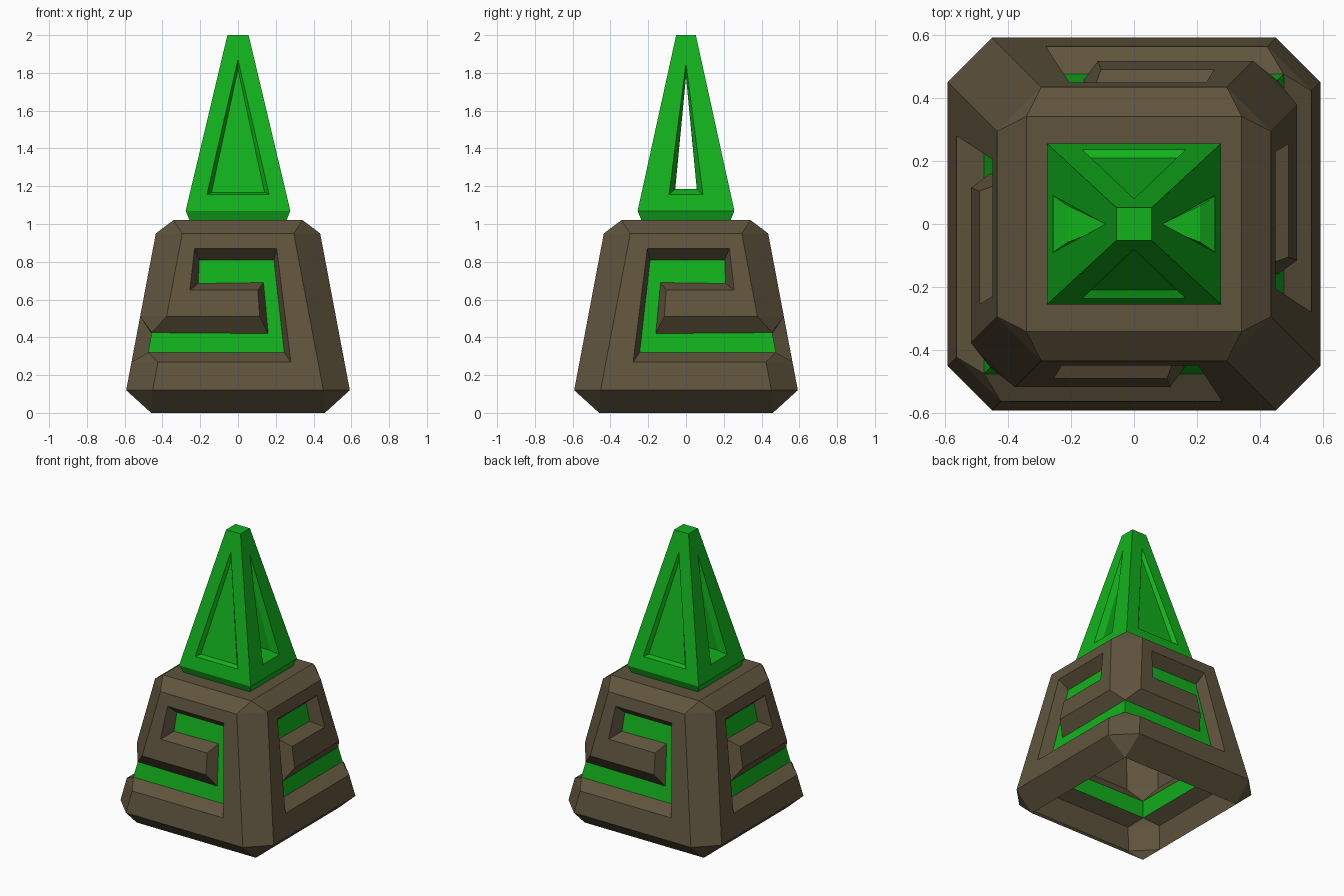
import bpy, bmesh
from mathutils import Vector

if "Cube" in bpy.data.objects:
    bpy.data.objects.remove(bpy.data.objects["Cube"])


def material(name, rgb):
    m = bpy.data.materials.new(name)
    m.diffuse_color = (*rgb, 1)
    m.use_nodes = True
    m.node_tree.nodes["Principled BSDF"].inputs["Base Color"].default_value = m.diffuse_color
    return m


STONE = material("stone", (0.115, 0.088, 0.047))
GREEN = material("green", (0.006, 0.44, 0.012))


def finish(name, bm, mats):
    """Weld, orient outward (the highest face must look up) and link."""
    bmesh.ops.remove_doubles(bm, verts=bm.verts, dist=0.0005)
    bmesh.ops.recalc_face_normals(bm, faces=bm.faces)
    bm.normal_update()
    if max(bm.faces, key=lambda f: f.calc_center_median().z).normal.z < 0:
        bmesh.ops.reverse_faces(bm, faces=bm.faces)
    me = bpy.data.meshes.new(name)
    bm.to_mesh(me)
    bm.free()
    for m in mats:
        me.materials.append(m)
    ob = bpy.data.objects.new(name, me)
    bpy.context.collection.objects.link(ob)
    return ob


def add(bm, pts, mat=0):
    f = bm.faces.new([bm.verts.new(p) for p in pts])
    f.material_index = mat


# ---- base: tapered hollow block, open below, with a hooked groove per side ----
Z0, Z1, TOP = 0.12, 0.95, 1.02
CUT, DEPTH = 0.14, 0.078


def half(z):
    return 0.592 - 0.157 * (z - Z0) / (Z1 - Z0)


def edge(z):
    return half(z) - CUT


RIM = [(-edge(0.51), 0.51), (0.115, 0.51), (0.105, 0.65), (-0.255, 0.65),
       (-0.23, 0.87), (0.205, 0.87), (0.28, 0.27), (-edge(0.27), 0.27)]
FLOOR = [(DEPTH - half(0.425), 0.425), (0.16, 0.42), (0.135, 0.69), (-0.21, 0.685),
         (-0.205, 0.81), (0.19, 0.81), (0.245, 0.32), (DEPTH - half(0.32), 0.32)]

bm = bmesh.new()
TURNS = [lambda p: (p[0], p[1], p[2]), lambda p: (p[1], p[0], p[2]),
         lambda p: (-p[0], -p[1], p[2]), lambda p: (-p[1], -p[0], p[2])]
for turn in TURNS:
    def put(pts, mat=0):
        add(bm, [turn(p) for p in pts], mat)

    rim = [(x, -half(z), z) for x, z in RIM]
    floor = [(x, DEPTH - half(z), z) for x, z in FLOOR]
    bl, br = [(s * edge(Z0), -half(Z0), Z0) for s in (-1, 1)]
    tl, tr = [(s * edge(Z1), -half(Z1), Z1) for s in (-1, 1)]
    # wall panel around the groove, groove sides, green groove floor
    put([bl, br, tr, tl] + rim)
    for i in range(7):
        put([rim[i], rim[i + 1], floor[i + 1], floor[i]])
    put(floor, 1)
    # foot and shoulder slopes
    put([bl, br, (0.46, -0.46, 0), (-0.46, -0.46, 0)])
    put([tl, tr, (0.342, -0.342, TOP), (-0.342, -0.342, TOP)])

# cut corners: grooved at front left and back right, plain at the others
for turn, grooved in ((TURNS[0], True), (TURNS[2], True), (TURNS[0], False), (TURNS[2], False)):
    sx = -1 if grooved else 1

    def pair(z):
        return [turn((sx * edge(z), -half(z), z)), turn((sx * half(z), -edge(z), z))]

    for a, b in (((Z0, 0.27), (0.51, Z1)) if grooved else ((Z0, Z1),)):
        add(bm, pair(a) + pair(b)[::-1])
    if grooved:
        for z, zf in ((0.51, 0.425), (0.27, 0.32)):
            c = DEPTH - half(zf)
            add(bm, pair(z) + [turn((c, c, zf))])
    add(bm, pair(Z0) + [turn((sx * 0.46, -0.46, 0))])
    add(bm, pair(Z1) + [turn((sx * 0.342, -0.342, TOP))])
add(bm, [(x * 0.342, y * 0.342, TOP) for x, y in ((-1, -1), (1, -1), (1, 1), (-1, 1))])
finish("base", bm, [STONE, GREEN])

# ---- spire: recessed triangles front and back, triangular tunnel side to side ----
SB, ST = 1.07, 2.0
WX, WY = (0.277, 0.056), (0.256, 0.052)


def at(w, z):
    return w[0] + (w[1] - w[0]) * (z - SB) / (ST - SB)


bm = bmesh.new()
tunnel = []
for along_x in (False, True):
    # across = half width along the face, out = distance of the face from the axis
    across, out = (WY, WX) if along_x else (WX, WY)
    if along_x:
        outer, inner, sink = (0.09, 1.155, 1.85), (0.057, 1.185, 1.78), 0.04
    else:
        outer, inner, sink = (0.165, 1.155, 1.87), (0.14, 1.168, 1.82), 0.025
    for s in (-1, 1):
        def pt(u, z, d=0.0):
            v = s * (at(out, z) - d)
            return (v, u, z) if along_x else (u, v, z)

        def tri(t, d):
            w, zb, zt = t
            return [pt(-w, zb, d), pt(w, zb, d), pt(0, zt, d)]

        o, n = tri(outer, 0), tri(inner, sink)
        bl, br = pt(-across[0], SB), pt(across[0], SB)
        tl, tr = pt(-across[1], ST), pt(across[1], ST)
        for f in ([bl, br, o[1], o[0]], [br, tr, o[2], o[1]], [tl, bl, o[0], o[2]], [tl, tr, o[2]]):
            add(bm, f)
        for i in range(3):
            add(bm, [o[i], o[i - 1], n[i - 1], n[i]])
        if along_x:
            tunnel.append(n)
        else:
            add(bm, n)
        # undercut foot of the spire
        k = 0.02
        foot = [Vector(p) for p in (bl, br)]
        low = [(p.x - k * (1 if p.x > 0 else -1), p.y - k * (1 if p.y > 0 else -1), TOP) for p in foot]
        add(bm, [bl, br, low[1], low[0]])
for i in range(3):
    add(bm, [tunnel[0][i], tunnel[0][i - 1], tunnel[1][i - 1], tunnel[1][i]])
for wx, wy, z in ((WX[1], WY[1], ST), (WX[0] - 0.02, WY[0] - 0.02, TOP)):
    add(bm, [(x * wx, y * wy, z) for x, y in ((-1, -1), (1, -1), (1, 1), (-1, 1))])
finish("spire", bm, [GREEN])
